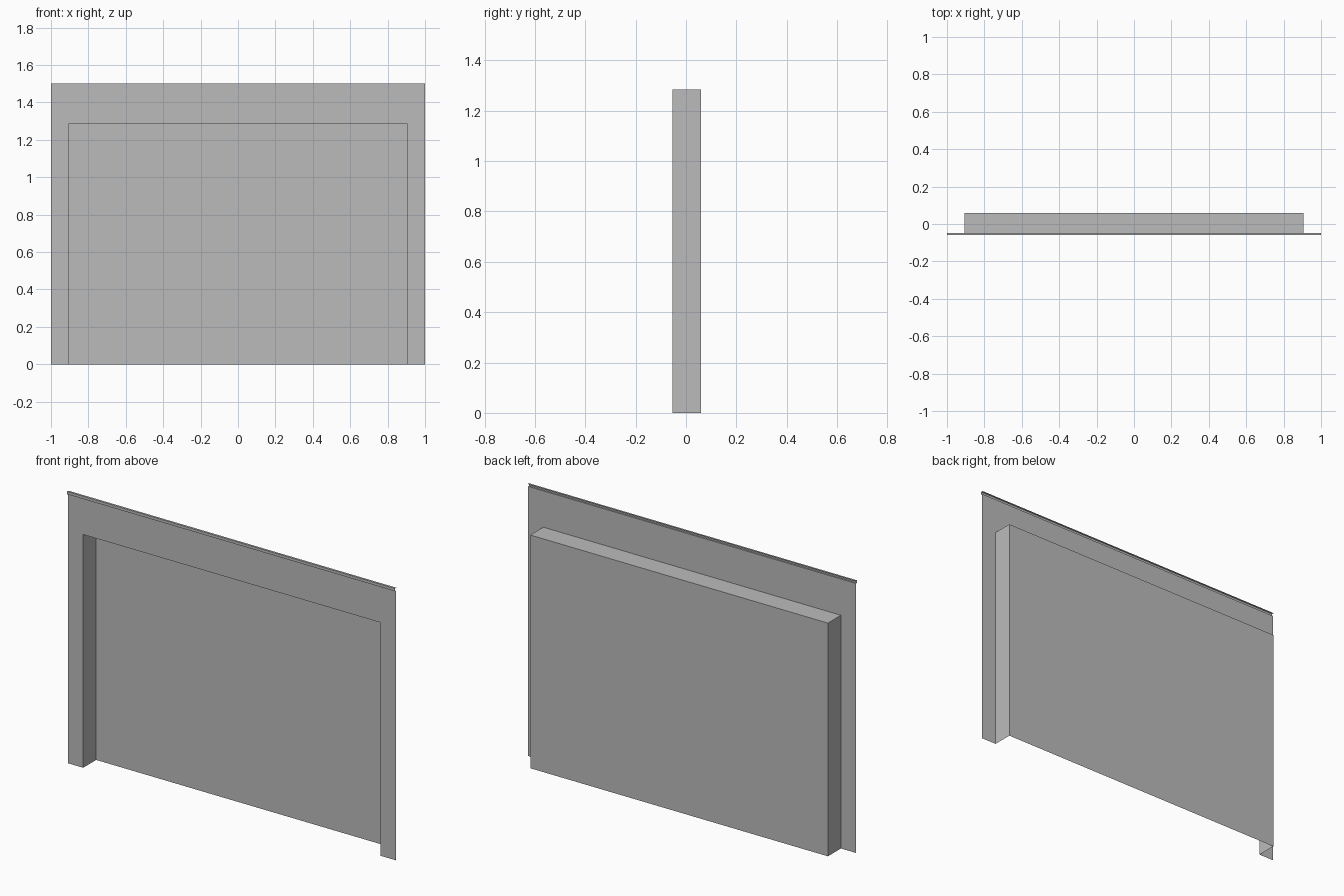
import bpy

cube = bpy.data.objects.get("Cube")
if cube:
    bpy.data.objects.remove(cube, do_unlink=True)

HALF_W, OPEN_W = 1.0, 0.907      # half widths of the frame and the opening
TOP, LIP_Z, OPEN_Z = 1.5, 1.485, 1.285
FRONT, LIP_Y, BACK = -0.053, -0.06, 0.06

grey = bpy.data.materials.new("plain_grey")
grey.use_nodes = True
colour = (0.5, 0.5, 0.5, 1)
grey.diffuse_color = colour
grey.node_tree.nodes["Principled BSDF"].inputs["Base Color"].default_value = colour


def sheet(name, start, end):
    """Open sheet spanned between two matching lines of points."""
    n = len(start)
    faces = [(i, i + 1, n + i + 1, n + i) for i in range(n - 1)]
    mesh = bpy.data.meshes.new(name)
    mesh.from_pydata(start + end, [], faces)
    mesh.materials.append(grey)
    obj = bpy.data.objects.new(name, mesh)
    bpy.context.collection.objects.link(obj)
    return obj


def arch(half, top, y):
    return [(-half, y, 0), (-half, y, top), (half, y, top), (half, y, 0)]


# Flat surround: two posts and a header around the opening
sheet("front_surround", arch(OPEN_W, OPEN_Z, FRONT), arch(HALF_W, LIP_Z, FRONT))

# Jambs and ceiling of the recess, open at the floor
sheet("recess_sides", arch(OPEN_W, OPEN_Z, BACK), arch(OPEN_W, OPEN_Z, FRONT))

# Back wall of the recess
sheet("back_panel", [(-OPEN_W, BACK, 0), (-OPEN_W, BACK, OPEN_Z)],
      [(OPEN_W, BACK, 0), (OPEN_W, BACK, OPEN_Z)])

# Thin folded lip along the top edge
profile = [(FRONT, LIP_Z), (LIP_Y, LIP_Z), (LIP_Y, TOP), (FRONT + 0.005, TOP)]
sheet("top_lip", [(HALF_W, y, z) for y, z in profile],
      [(-HALF_W, y, z) for y, z in profile])
